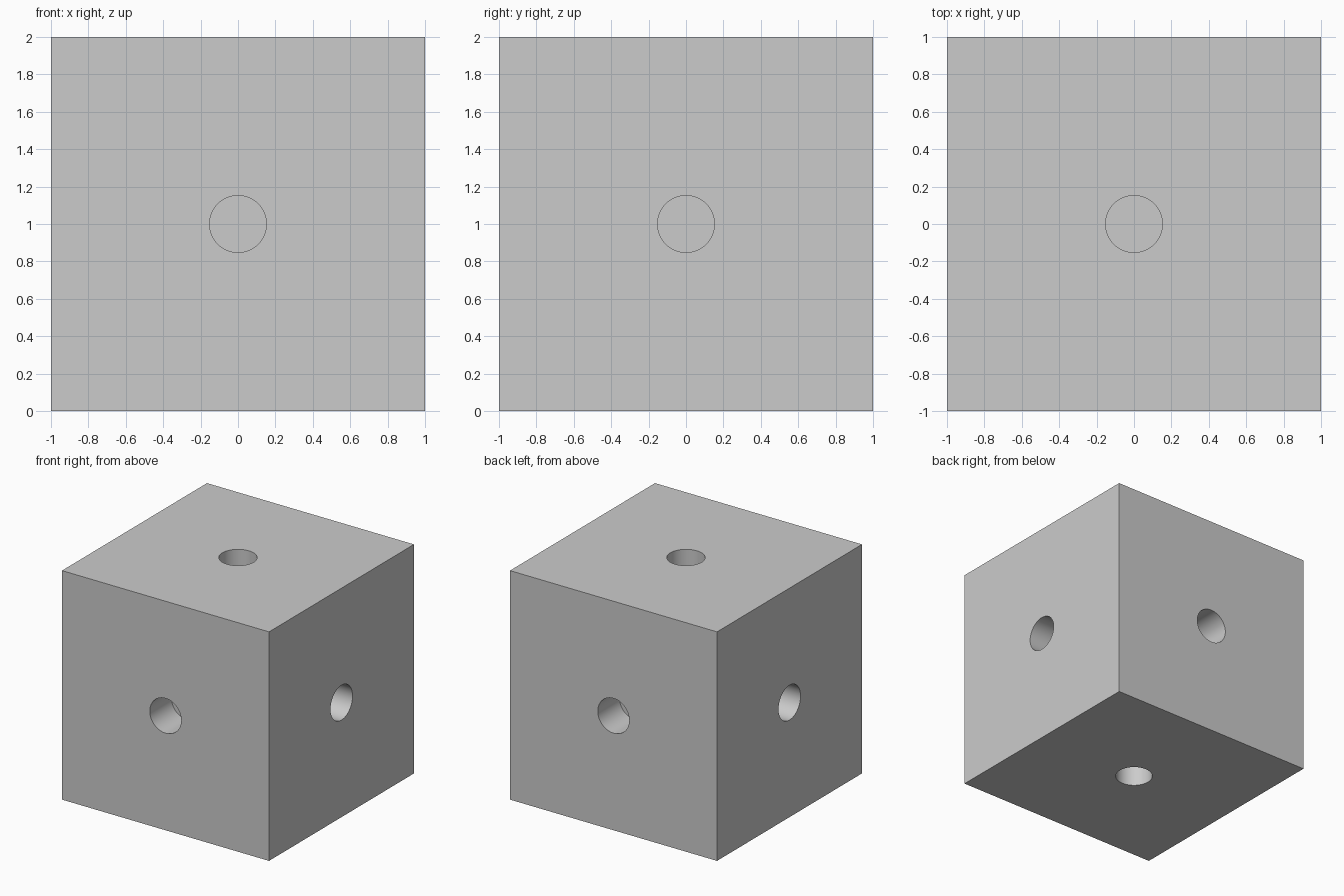
import bpy
import math
from mathutils import Vector

if "Cube" in bpy.data.objects:
    bpy.data.objects.remove(bpy.data.objects["Cube"])

SIZE, RADIUS, DEPTH = 2.0, 0.152, 0.3
CENTRE = Vector((0, 0, 1))

# Solid cube body
bpy.ops.mesh.primitive_cube_add(size=SIZE, location=CENTRE)
block = bpy.context.object
block.name = "block"

# One blind, flat-bottomed round hole in the middle of every face
cutters = []
for axis in ("X", "Y", "Z"):
    for sign in (1, -1):
        normal = Vector([sign * (a == axis) for a in "XYZ"])
        bpy.ops.mesh.primitive_cylinder_add(
            vertices=64, radius=RADIUS, depth=2 * DEPTH,
            location=CENTRE + normal * SIZE / 2,
            rotation=normal.to_track_quat("Z", "Y").to_euler())
        cutter = bpy.context.object
        cutter.name = "hole_cutter"
        cutter.hide_render = True
        cutters.append(cutter)
        cut = block.modifiers.new("hole", "BOOLEAN")
        cut.operation = "DIFFERENCE"
        cut.solver = "EXACT"
        cut.object = cutter

# Apply the cuts and drop the helpers
bpy.ops.object.select_all(action="DESELECT")
block.select_set(True)
bpy.context.view_layer.objects.active = block
for name in [m.name for m in block.modifiers]:
    bpy.ops.object.modifier_apply(modifier=block.modifiers[0].name)
for cutter in cutters:
    bpy.data.objects.remove(cutter)

# Smooth hole walls, sharp rims
bpy.ops.object.shade_smooth_by_angle(angle=math.radians(30))
